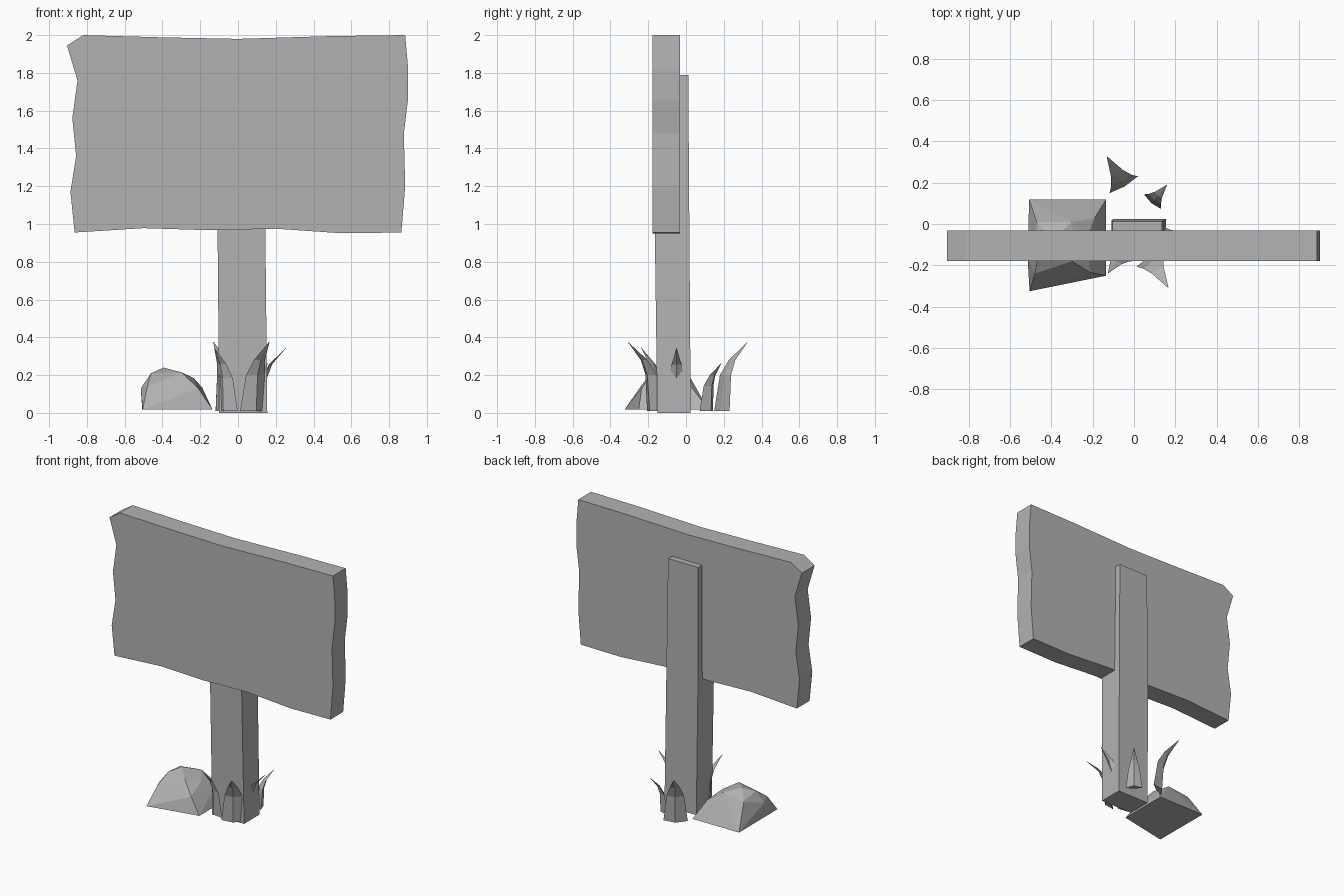
import bpy, bmesh
from mathutils import Vector

if "Cube" in bpy.data.objects:
    bpy.data.objects.remove(bpy.data.objects["Cube"])

grey = bpy.data.materials.new("plain grey")
grey.diffuse_color = (0.45, 0.45, 0.45, 1)
grey.use_nodes = True
grey.node_tree.nodes["Principled BSDF"].inputs["Base Color"].default_value = grey.diffuse_color


def finish(name, bm):
    bmesh.ops.recalc_face_normals(bm, faces=bm.faces)
    mesh = bpy.data.meshes.new(name)
    bm.to_mesh(mesh)
    bm.free()
    mesh.materials.append(grey)
    obj = bpy.data.objects.new(name, mesh)
    bpy.context.collection.objects.link(obj)
    return obj


def loft(name, rings):
    """Skin a stack of equal-sized rings and cap both ends."""
    bm = bmesh.new()
    rows = [[bm.verts.new(p) for p in ring] for ring in rings]
    n = len(rows[0])
    for a, b in zip(rows, rows[1:]):
        for i in range(n):
            j = (i + 1) % n
            bm.faces.new((a[i], a[j], b[j], b[i]))
    bm.faces.new(rows[0])
    bm.faces.new(rows[-1])
    return finish(name, bm)


# Board: wavy outline extruded through its thickness
outline = [(-0.865, 0.955), (-0.887, 1.17), (-0.857, 1.36), (-0.877, 1.56),
           (-0.85, 1.76), (-0.905, 1.945), (-0.82, 2.0), (-0.4, 1.988),
           (0, 1.98), (0.5, 1.995), (0.885, 2.0), (0.9, 1.83), (0.9, 1.66),
           (0.878, 1.48), (0.885, 1.2), (0.865, 0.955), (0.55, 0.951),
           (0.2, 0.975), (-0.15, 0.967), (-0.5, 0.978)]
loft("sign_board", [[(x, y, z) for x, z in outline] for y in (-0.178, -0.032)])

# Post: slightly leaning tapered timber running up behind the board
post = [(0.0, -0.10, 0.155, -0.152, 0.025),
        (0.95, -0.108, 0.145, -0.165, 0.018),
        (1.79, -0.105, 0.135, -0.155, 0.012)]
loft("post", [[(x0, y0, z), (x1, y0, z), (x1, y1, z), (x0, y1, z)]
              for z, x0, x1, y0, y1 in post])

# Stone: faceted hull on a four-cornered base
stone = [(-0.507, 0.118, 0.018), (-0.135, 0.118, 0.018),
         (-0.135, -0.25, 0.018), (-0.505, -0.325, 0.018),
         (-0.515, -0.16, 0.13), (-0.48, -0.24, 0.14), (-0.47, 0.01, 0.19),
         (-0.46, -0.14, 0.21), (-0.395, -0.08, 0.24), (-0.3, 0.01, 0.21),
         (-0.3, -0.18, 0.215), (-0.235, -0.08, 0.185), (-0.19, 0.03, 0.135),
         (-0.21, -0.235, 0.13)]
bm = bmesh.new()
for p in stone:
    bm.verts.new(p)
bmesh.ops.convex_hull(bm, input=bm.verts)
finish("stone", bm)


# Grass: ridged blades that narrow and curl outward to a point
def blade(name, base, tip, half_width, depth=0.032):
    base, tip = Vector(base), Vector(tip)
    lean = tip - base
    lean.z = 0
    out = lean.normalized()
    side = Vector((-out.y, out.x, 0))
    rings = []
    for h, o, w in ((0, 0, 1), (0.52, 0.14, 0.72), (0.74, 0.4, 0.42), (1, 1, 0.02)):
        c = base + lean * o + Vector((0, 0, (tip.z - base.z) * h))
        rings.append([c + side * half_width * w, c + out * depth * w,
                      c - side * half_width * w, c - out * depth * 0.3 * w])
    loft(name, rings)


blade("grass_back_left", (-0.05, 0.19, 0.01), (-0.13, 0.325, 0.375), 0.08)
blade("grass_back_right", (0.09, 0.108, 0.01), (0.158, 0.188, 0.265), 0.055)
blade("grass_front_right", (0.08, -0.165, 0.01), (0.165, -0.307, 0.375), 0.08)
blade("grass_front_left", (-0.06, -0.14, 0.01), (-0.125, -0.237, 0.345), 0.07)
blade("grass_right", (0.11, -0.05, 0.01), (0.253, -0.05, 0.343), 0.06)
